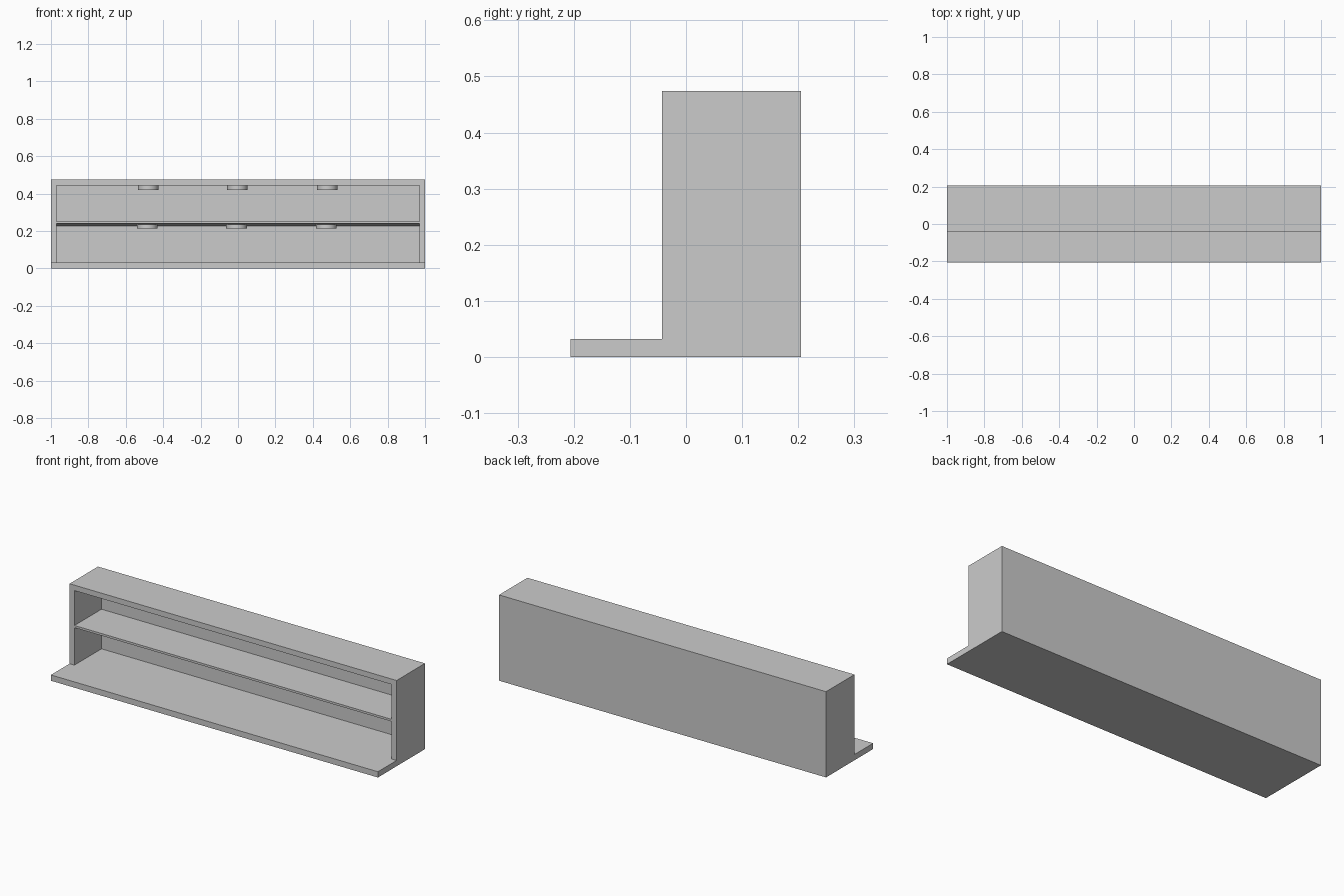
import bpy, bmesh, math

if "Cube" in bpy.data.objects:
    bpy.data.objects.remove(bpy.data.objects["Cube"])

FRONT, BACK, INNER = -0.043, 0.205, 0.193


def prism(name, profile, x0, x1):
    """Extrude a (y, z) profile along x."""
    bm = bmesh.new()
    face = bm.faces.new([bm.verts.new((x0, y, z)) for y, z in profile])
    ext = bmesh.ops.extrude_face_region(bm, geom=[face])
    moved = [v for v in ext["geom"] if isinstance(v, bmesh.types.BMVert)]
    bmesh.ops.translate(bm, verts=moved, vec=(x1 - x0, 0, 0))
    bmesh.ops.recalc_face_normals(bm, faces=bm.faces)
    mesh = bpy.data.meshes.new(name)
    bm.to_mesh(mesh)
    bm.free()
    obj = bpy.data.objects.new(name, mesh)
    bpy.context.collection.objects.link(obj)
    return obj


def rect(y0, y1, z0, z1):
    return [(y0, z0), (y1, z0), (y1, z1), (y0, z1)]


# Base and side wall outline in one frame: projecting counter slab
prism("counter_slab", rect(-0.206, BACK, 0, 0.032), -1, 1)

# Side walls, top and back panel
for side, x0, x1 in (("left", -1, -0.97), ("right", 0.97, 1)):
    prism(side + "_wall", rect(FRONT, BACK, 0.032, 0.474), x0, x1)
prism("top_panel", rect(FRONT, BACK, 0.444, 0.474), -0.97, 0.97)
prism("back_panel", rect(INNER, BACK, 0.032, 0.444), -0.97, 0.97)

# Middle shelf with slightly sloping underside
prism("shelf", [(FRONT, 0.239), (INNER, 0.227), (INNER, 0.251), (FRONT, 0.251)], -0.97, 0.97)

# Round puck lights under the top and under the shelf
for row, shift, z0, z1 in (("upper", 0.0, 0.419, 0.446), ("lower", -0.005, 0.212, 0.236)):
    for i, x in enumerate((-0.48, -0.003, 0.477)):
        bpy.ops.mesh.primitive_cylinder_add(
            vertices=32, radius=0.055, depth=z1 - z0,
            location=(x + shift, 0.08, (z0 + z1) / 2))
        light = bpy.context.object
        light.name = f"{row}_puck_light_{i + 1}"
        bpy.ops.object.shade_smooth_by_angle(angle=math.radians(30))
